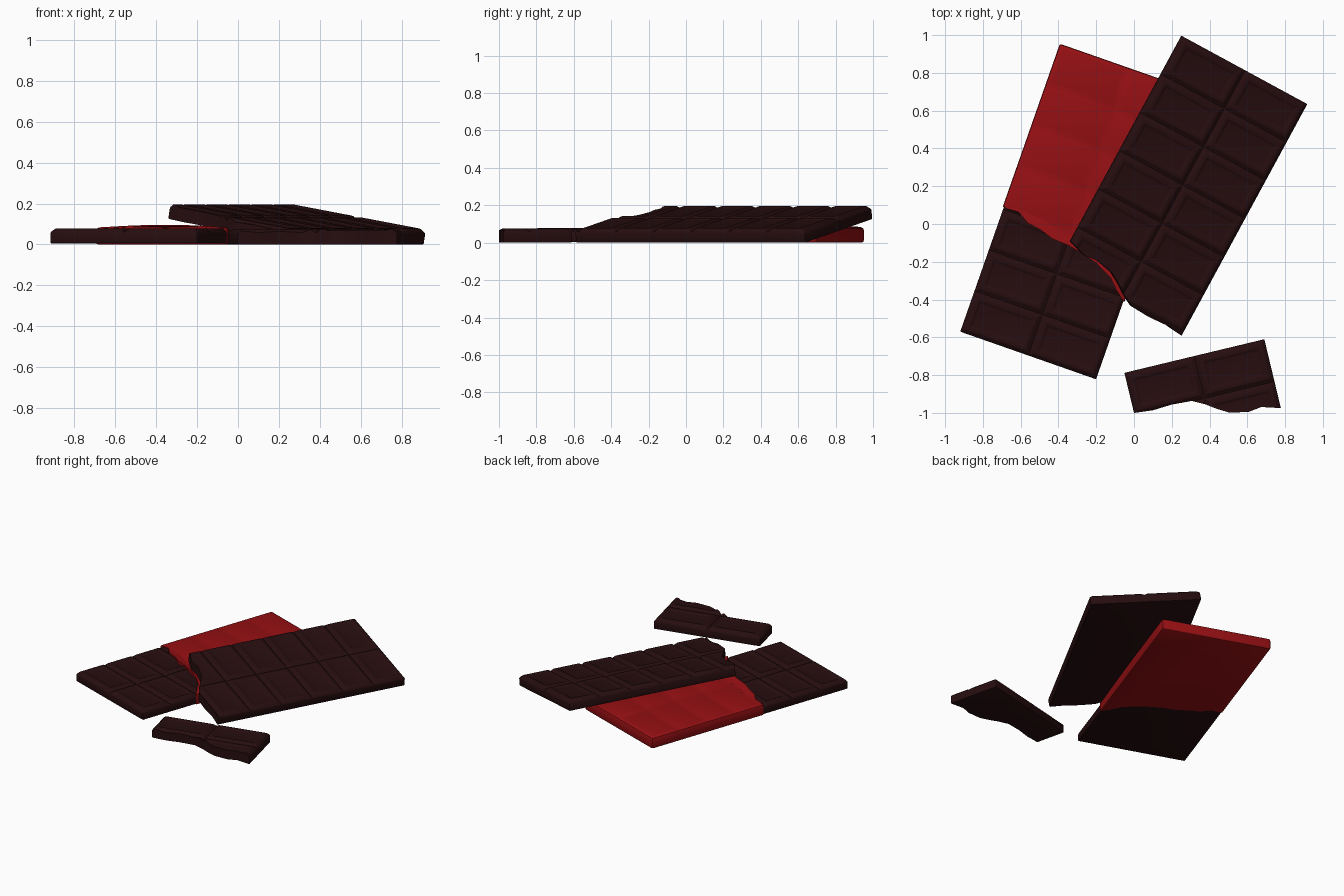
import bpy, bmesh
from math import radians, sin
from mathutils import Matrix

if "Cube" in bpy.data.objects:
    bpy.data.objects.remove(bpy.data.objects["Cube"])

WIDTH, LENGTH, ROLL = 0.762, 1.613, radians(9.5)


def material(name, color):
    m = bpy.data.materials.new(name)
    m.use_nodes = True
    m.diffuse_color = color
    b = m.node_tree.nodes["Principled BSDF"]
    b.inputs["Base Color"].default_value = color
    b.inputs["Roughness"].default_value = 0.6
    return m


chocolate = material("dark_chocolate", (0.0194, 0.004, 0.0048, 1))
foil = material("red_wrapper", (0.305, 0.005, 0.0065, 1))


def add_object(name, bm, mat):
    bmesh.ops.recalc_face_normals(bm, faces=bm.faces)
    mesh = bpy.data.meshes.new(name)
    bm.to_mesh(mesh)
    bm.free()
    obj = bpy.data.objects.new(name, mesh)
    bpy.context.collection.objects.link(obj)
    mesh.materials.append(mat)
    return obj


def slab(name, width, length, height, insets, mat):
    """Closed slab whose top is 2 x 7 cells shaped by successive insets."""
    bm = bmesh.new()
    place = Matrix.Translation((width / 2, length / 2, height)) @ Matrix.Diagonal((width, length, 1, 1))
    bmesh.ops.create_grid(bm, x_segments=2, y_segments=7, size=0.5, matrix=place)
    cells = bm.faces[:]
    rim = [e for e in bm.edges if e.is_boundary]
    walls = bmesh.ops.extrude_edge_only(bm, edges=rim)["geom"]
    for v in walls:
        if isinstance(v, bmesh.types.BMVert):
            v.co.z = 0
    bmesh.ops.contextual_create(bm, geom=[e for e in bm.edges if e.is_boundary])
    bmesh.ops.recalc_face_normals(bm, faces=bm.faces)
    for thickness, depth in insets:
        bmesh.ops.inset_individual(bm, faces=cells, thickness=thickness,
                                   depth=depth, use_even_offset=True)
    return add_object(name, bm, mat)


def tear_cutter(line):
    """Tall prism covering everything below a torn line."""
    bm = bmesh.new()
    outline = [(-0.2, -0.2), (1, -0.2), (1, line[-1][1])] + line[::-1] + [(-0.2, line[0][1])]
    face = bm.faces.new([bm.verts.new((x, y, -0.1)) for x, y in outline])
    top = bmesh.ops.extrude_face_region(bm, geom=[face])["geom"]
    bmesh.ops.translate(bm, vec=(0, 0, 0.4),
                        verts=[v for v in top if isinstance(v, bmesh.types.BMVert)])
    cutter = add_object("tear_cutter", bm, chocolate)
    cutter.hide_render = True
    return cutter


def finish(obj, matrix, bevel, line=None, operation="DIFFERENCE"):
    """Soften edges, tear along a line, shade and place the part."""
    mod = obj.modifiers.new("soft_edges", "BEVEL")
    mod.width, mod.segments = bevel, 2
    mod.limit_method, mod.angle_limit = "ANGLE", radians(25)
    cutter = None
    if line:
        cutter = tear_cutter(line)
        cut = obj.modifiers.new("tear", "BOOLEAN")
        cut.object, cut.operation, cut.solver = cutter, operation, "EXACT"
    bpy.context.view_layer.update()
    graph = bpy.context.evaluated_depsgraph_get()
    mesh = bpy.data.meshes.new_from_object(obj.evaluated_get(graph))
    obj.modifiers.clear()
    obj.data = mesh
    if cutter:
        bpy.data.objects.remove(cutter)
    shade(obj)
    obj.matrix_world = matrix


def shade(obj):
    bpy.ops.object.select_all(action="DESELECT")
    obj.select_set(True)
    bpy.context.view_layer.objects.active = obj
    bpy.ops.object.shade_smooth_by_angle(angle=radians(35))


def placed(x, y, z, turn):
    return Matrix.Translation((x, y, z)) @ Matrix.Rotation(radians(turn), 4, "Z")


# Raised chocolate cells with a shallow sunken panel
CELL = [(0.02, 0.019), (0.02, 0), (0.011, -0.008)]
# Line where the loose bar broke, and line where the wrapper is torn
BREAK = [(-0.05, 0.38), (0, 0.375), (0.1, 0.345), (0.17, 0.355), (0.27, 0.335), (0.33, 0.30),
         (0.385, 0.262), (0.45, 0.228), (0.56, 0.222), (0.66, 0.228), (0.8, 0.215)]
TEAR = [(-0.05, 0.69), (0.01, 0.70), (0.08, 0.705), (0.15, 0.665), (0.22, 0.655), (0.3, 0.63),
        (0.39, 0.625), (0.47, 0.61), (0.56, 0.585), (0.66, 0.535), (0.72, 0.475), (0.82, 0.40)]

# Wrapped bar: chocolate inside, foil over its far end
wrapped = placed(-0.92, -0.57, 0, -19.3)
bar = slab("wrapped_bar", WIDTH, LENGTH - 0.01, 0.054, CELL, chocolate)
finish(bar, wrapped @ Matrix.Translation((0, 0, 0.005)), 0.005)
wrapper = slab("wrapper", WIDTH + 0.012, LENGTH, 0.079, [(0.03, 0.007)], foil)
finish(wrapper, wrapped @ Matrix.Translation((-0.006, 0, 0)), 0.012, TEAR)

# Slightly lifted foil lip along the tear
bm = bmesh.new()
rows = []
for x, y in TEAR[1:-1]:
    lift = 0.083 + 0.013 * sin(3.14 * x / WIDTH)
    rows.append((bm.verts.new((x, y - 0.005, lift)), bm.verts.new((x, y + 0.05, 0.082))))
for a, b in zip(rows, rows[1:]):
    bm.faces.new((a[0], b[0], b[1], a[1]))
down = bmesh.ops.extrude_face_region(bm, geom=bm.faces[:])["geom"]
bmesh.ops.translate(bm, vec=(0, 0, -0.006),
                    verts=[v for v in down if isinstance(v, bmesh.types.BMVert)])
lip = add_object("wrapper_lip", bm, foil)
shade(lip)
lip.matrix_world = wrapped

# Loose bar resting tilted on the wrapped one
loose = slab("loose_bar", WIDTH, LENGTH, 0.056, CELL, chocolate)
tilted = placed(-0.52, -0.42, WIDTH * sin(ROLL), -28.5) @ Matrix.Rotation(ROLL, 4, "Y")
finish(loose, tilted, 0.005, BREAK)

# Broken-off end lying in front
piece = slab("broken_piece", WIDTH, LENGTH, 0.056, CELL, chocolate)
finish(piece, placed(0.69, -0.61, 0, 193.5), 0.005, BREAK, "INTERSECT")
